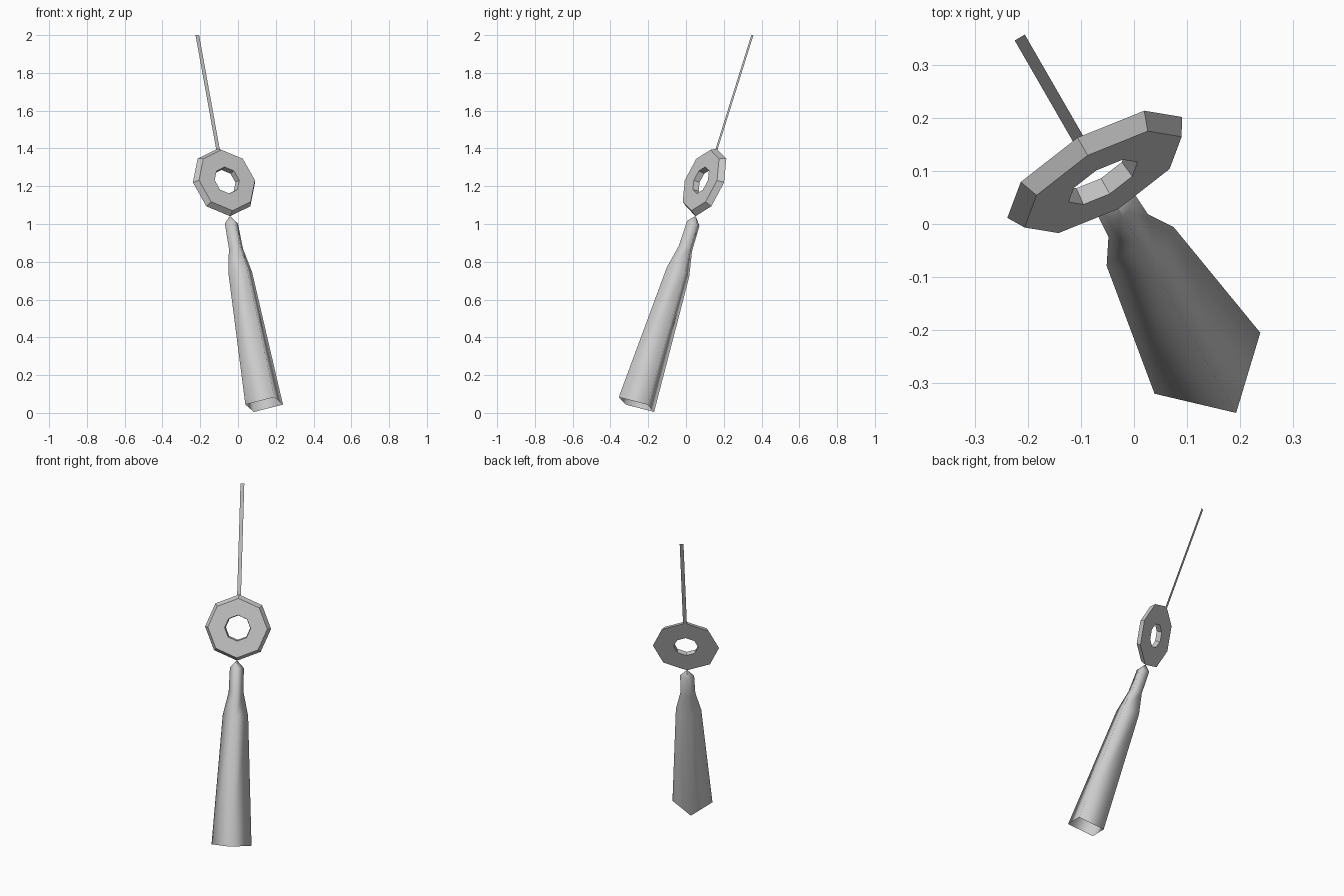
import bpy, math
from mathutils import Vector

if "Cube" in bpy.data.objects:
    bpy.data.objects.remove(bpy.data.objects["Cube"])

# Shared slanted frame: U across, W out of the ring face, D down the hanging axis
D = Vector((0.17, -0.295, -0.94)).normalized()
U = Vector((0.866, 0.5, 0.0))
U = (U - D * U.dot(D)).normalized()
W = D.cross(U).normalized()
if W.y > 0:
    W = -W
ORIGIN = Vector((-0.105, 0.16, 1.39))

grey = bpy.data.materials.new("grey")
grey.diffuse_color = (0.6, 0.6, 0.6, 1)
grey.use_nodes = True
grey.node_tree.nodes["Principled BSDF"].inputs["Base Color"].default_value = grey.diffuse_color


def axis_at(z):
    """Point of the hanging axis at height z."""
    return ORIGIN + D * ((z - ORIGIN.z) / D.z)


def loop(center, radius, a, b, n):
    return [center + (a * math.cos(2 * math.pi * i / n) + b * math.sin(2 * math.pi * i / n)) * radius
            for i in range(n)]


def skin(name, loops, closed=False, smooth=False):
    """Join equal loops of points with quads."""
    n = len(loops[0])
    verts = [p for l in loops for p in l]
    faces = []
    for k in range(len(loops) if closed else len(loops) - 1):
        m = (k + 1) % len(loops)
        for i in range(n):
            j = (i + 1) % n
            faces.append((k * n + i, k * n + j, m * n + j, m * n + i))
    return add(name, verts, faces, smooth)


def add(name, verts, faces, smooth=False):
    me = bpy.data.meshes.new(name)
    me.from_pydata(verts, [], faces)
    me.materials.append(grey)
    ob = bpy.data.objects.new(name, me)
    bpy.context.collection.objects.link(ob)
    bpy.context.view_layer.objects.active = ob
    bpy.ops.object.select_all(action='DESELECT')
    ob.select_set(True)
    bpy.ops.object.mode_set(mode='EDIT')
    bpy.ops.mesh.select_all(action='SELECT')
    bpy.ops.mesh.normals_make_consistent(inside=False)
    bpy.ops.object.mode_set(mode='OBJECT')
    if smooth:
        bpy.ops.object.shade_smooth()
    return ob


# Eight-sided ring, narrower at the front face
back = axis_at(1.22)
front = back + W * 0.034
skin("ring", [loop(front, 0.171, U, D, 8), loop(back, 0.19, U, D, 8),
              loop(back, 0.07, U, D, 8), loop(front, 0.075, U, D, 8)], closed=True)

# Four-sided flared tassel, pointed at the top and open at the bottom
profile = [(1.04, 0.003), (1.003, 0.04), (0.87, 0.043), (0.745, 0.073), (0.044, 0.115)]
skin("tassel", [loop(axis_at(z), r, U, W, 4) for z, r in profile], smooth=True)

# Flat hanging strip above the ring
lo, hi, half = axis_at(1.395), axis_at(2.0), U * 0.011
add("hanging_strip", [lo - half, lo + half, hi + half, hi - half], [(0, 1, 2, 3)])
